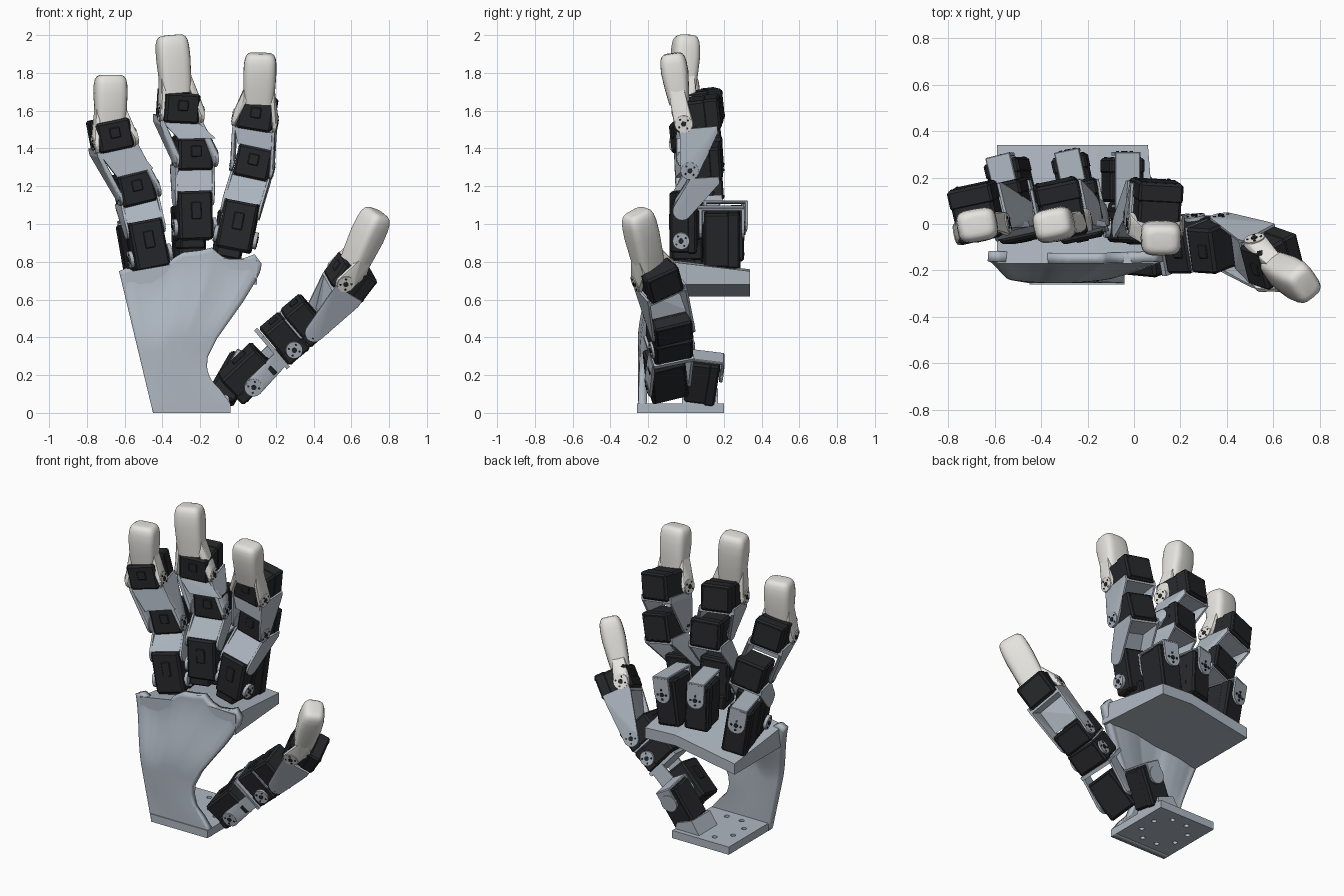
import bpy, bmesh, math
from mathutils import Matrix, Vector

if "Cube" in bpy.data.objects:
    bpy.data.objects.remove(bpy.data.objects["Cube"])

def material(name, c):
    m = bpy.data.materials.new(name)
    m.diffuse_color = (*c, 1)
    m.use_nodes = True
    m.node_tree.nodes["Principled BSDF"].inputs["Base Color"].default_value = m.diffuse_color
    return m

STEEL = material("blue_grey", (0.42, 0.47, 0.53))
DARK = material("near_black", (0.02, 0.021, 0.024))
PALE = material("off_white", (0.78, 0.77, 0.73))

def finish(name, bm, mat, bevel=0, segs=1, smooth=None):
    bmesh.ops.recalc_face_normals(bm, faces=bm.faces)
    me = bpy.data.meshes.new(name)
    bm.to_mesh(me)
    bm.free()
    me.materials.append(mat)
    ob = bpy.data.objects.new(name, me)
    bpy.context.collection.objects.link(ob)
    if bevel:
        b = ob.modifiers.new("bevel", "BEVEL")
        b.width, b.segments = bevel, segs
    if smooth:
        bpy.context.view_layer.objects.active = ob
        ob.select_set(True)
        bpy.ops.object.shade_smooth_by_angle(angle=math.radians(smooth))
        ob.select_set(False)
    return ob

def frame(c, roll=0, pitch=0, twist=0):
    r = math.radians
    return (Matrix.Translation(c) @ Matrix.Rotation(r(roll), 4, 'Y')
            @ Matrix.Rotation(r(pitch), 4, 'X') @ Matrix.Rotation(r(twist), 4, 'Z'))

def box(name, M, c, s, mat, bevel=0.008):
    bm = bmesh.new()
    bmesh.ops.create_cube(bm, size=1, matrix=M @ Matrix.Translation(c) @ Matrix.Diagonal((*s, 1)))
    return finish(name, bm, mat, bevel)

def disc(name, M, c, r, t, mat, axis='X', n=20):
    R = Matrix.Rotation(math.pi / 2, 4, 'Y' if axis == 'X' else 'X')
    bm = bmesh.new()
    bmesh.ops.create_cone(bm, cap_ends=True, segments=n, radius1=r, radius2=r, depth=t,
                          matrix=M @ Matrix.Translation(c) @ R)
    return finish(name, bm, mat, smooth=35)

def hull(name, pts, mat):
    bm = bmesh.new()
    for p in pts:
        bm.verts.new(p)
    res = bmesh.ops.convex_hull(bm, input=bm.verts[:])
    junk = [v for v in set(res["geom_interior"] + res["geom_unused"]) if isinstance(v, bmesh.types.BMVert)]
    bmesh.ops.delete(bm, geom=junk, context='VERTS')
    bmesh.ops.dissolve_limit(bm, angle_limit=0.03, verts=bm.verts[:], edges=bm.edges[:])
    return finish(name, bm, mat)

def ring(M, x, y, z, r, n=16):
    return [M @ Vector((x, y + r * math.cos(i * math.tau / n), z + r * math.sin(i * math.tau / n)))
            for i in range(n)]

def horn(name, M, x, y, z, mat):
    # hinge disc with a centre screw and a ring of bolts, on both sides
    for s in (-1, 1):
        disc(name + "_disc", M, (s * x, y, z), 0.045, 0.02, mat)
        disc(name + "_screw", M, (s * (x + .008), y, z), 0.014, 0.012, DARK, n=10)
        for k in range(4):
            a = k * math.pi / 2 + .6
            disc(name + "_bolt", M, (s * (x + .008), y + .03 * math.cos(a), z + .03 * math.sin(a)),
                 0.006, 0.01, DARK, n=6)

def servo(name, M, s):
    # case, end lid and cable socket
    w, d, h = s
    box(name + "_case", M, (0, 0, 0), (w, d * .96, h), DARK, .012)
    box(name + "_lid", M, (0, d * .30, 0), (w + .008, d * .34, h + .008), DARK, .01)
    box(name + "_socket", M, (0, -d * .47, h * .1), (w * .3, .015, h * .35), DARK, .004)
    for x in (-1, 1):
        for z in (-1, 1):
            disc(name + "_screw", M, (x * w * .4, d * .475, z * h * .38), .007, .008, DARK, 'Y', 8)

def bracket(name, A, hinge, B, sB, hw=.1, frontA=.07):
    # two side cheeks from the hinge to the next case, joined by a front web and a seat
    y, z = hinge
    bz, d = -sB[2] / 2, sB[1] / 2
    for s in (-1, 1):
        pts = []
        for x in (s * hw, s * (hw + .012)):
            pts += ring(A, x, y, z, .05)
            pts += [B @ Vector((x, yy, zz)) for yy in (-d * .8, d * .8) for zz in (bz - .015, bz + .02)]
        hull(name + "_cheek", pts, STEEL)
    web = [B @ Vector((x, yy, bz)) for x in (-hw, hw) for yy in (-d * .8, -d * .8 + .025)]
    web += [A @ Vector((x, yy, frontA)) for x in (-hw, hw) for yy in (y - .045, y - .02)]
    hull(name + "_web", web, STEEL)
    box(name + "_seat", B, (0, 0, bz - .008), (hw * 2, d * 1.6, .018), STEEL, 0)

def fingertip(name, S, hinge, T, length, w=.175, d=.145):
    # rounded pad narrowing to a neck, with cheeks down to the hinge
    bm = bmesh.new()
    rows = [(-.5, .9, .72), (-.2, .96, .88), (.12, 1, 1), (.3, .98, .97), (.4, .93, .9),
            (.46, .83, .78), (.49, .69, .63), (.5, .5, .45)]
    for t, a, b in rows:
        for i in range(24):
            an = i * math.tau / 24
            c, s = math.cos(an), math.sin(an)
            bm.verts.new(T @ Vector((math.copysign(abs(c) ** .55, c) * w / 2 * a,
                                     math.copysign(abs(s) ** .55, s) * d / 2 * b, t * length)))
    bm.verts.ensure_lookup_table()
    for j in range(len(rows) - 1):
        for i in range(24):
            k = (i + 1) % 24
            bm.faces.new([bm.verts[n] for n in (j*24+i, j*24+k, j*24+24+k, j*24+24+i)])
    bm.faces.new(bm.verts[:24])
    bm.faces.new(bm.verts[-24:])
    finish(name + "_pad", bm, PALE, smooth=50)
    y, z = hinge
    for s in (-1, 1):
        pts = ring(S, s * .1, y, z, .052) + ring(S, s * .115, y, z, .048)
        pts += [T @ Vector((s * x, yy, zz * length)) for x in (w * .36, w * .46)
                for yy, zz in ((-.045, -.42), (.045, -.42), (-.035, -.2), (.035, -.2))]
        hull(name + "_cheek", pts, PALE)
    horn(name + "_hinge", S, .11, y, z, PALE)

def chain(name, mats, sizes, hinges, tip, length):
    for i, (M, s) in enumerate(zip(mats, sizes)):
        servo(f"{name}_servo_{i+1}", M, s)
    for i in range(len(mats) - 1):
        horn(f"{name}_hinge_{i+1}", mats[i], .106, *hinges[i], STEEL)
    fingertip(name + "_tip", mats[-1], hinges[-1], tip, length)

# fingers: three servo centres with roll, pitch and twist, then the tip, then tip length
S1, S2, S3 = (.18, .15, .26), (.185, .19, .17), (.185, .25, .16)
fingers = {
    "index": [((0, -.01, .99), 11, 0, -3), ((.085, .10, 1.33), 12, 4, -3), ((.1, .065, 1.585), 9, 6, -3),
              ((.115, -.055, 1.77), 2, 8, 0), .27],
    "middle": [((-.235, 0, 1.045), -2, 0, 12), ((-.24, .09, 1.375), 0, 4, 12), ((-.315, .065, 1.625), 4, 6, 12),
               ((-.34, -.005, 1.845), -5, -2, 12), .31],
    "outer": [((-.48, 0, .89), -11, 0, 12), ((-.55, .09, 1.19), -13, 4, 12), ((-.675, .05, 1.475), -11, 6, 12),
              ((-.675, -.005, 1.66), 0, 0, 10), .26],
}
spread = {"index": (-.05, .19, .92, 8, 0), "middle": (-.26, .2, .95, -2, 12), "outer": (-.53, .18, .86, -10, 14)}
for n, (a, b, c, t, L) in fingers.items():
    A, B, C = (frame(*k) for k in (a, b, c))
    hs = [(-.01, -.06), (-.075, -.02), (-.075, -.03)]
    chain(n + "_finger", [A, B, C], [S1, S2, S3], hs, frame(*t), L)
    bracket(n + "_lower_link", A, (-.005, .1), B, S2, .094, .13)
    bracket(n + "_upper_link", B, hs[1], C, S3, .1, .085)
    # knuckle servo behind the finger, with its strap over the top
    x, y, z, r, tw = spread[n]
    K = frame((x, y, z), r, 0, tw)
    servo(n + "_knuckle_servo", K, (.145, .2, .29))
    box(n + "_knuckle_strap", K, (0, -.005, .165), (.11, .25, .015), STEEL, .004)
    for yy in (-.12, .105):
        pts = [K @ Vector((sx * .055, yy + o, .17)) for sx in (-1, 1) for o in (0, .014)]
        pts += [K @ Vector((.055 * math.cos(q * .393), yy + o, .06 + .055 * math.sin(q * .393)))
                for q in range(16) for o in (0, .014)]
        hull(n + "_knuckle_plate", pts, STEEL)
    for q in range(5):
        ang, rad = q * math.pi / 2, (.03 if q < 4 else 0)
        disc(n + "_knuckle_bolt", K, (rad * math.cos(ang), .12, .06 + rad * math.sin(ang)),
             .007 if q < 4 else .014, .008, DARK, 'Y', 8)
    box(n + "_finger_root", A, (-.02, .02, -.13), (.13, .16, .09), DARK)

# thumb
TS = [(.19, .19, .25), (.2, .23, .14), (.2, .23, .14), (.185, .22, .15)]
tm = [frame((.05, -.11, .21), 47, 4, -75), frame((.245, -.09, .395), 50, 0, -75),
      frame((.355, -.09, .49), 50, 3, -75), frame((.595, -.15, .72), 37, 12, -65)]
th = [(.05, -.02), (0, 0), (.055, .0), (-.05, -.02)]
servo_hinges = [th[0], th[2], th[2], th[3]]
chain("thumb", tm, TS, servo_hinges, frame((.668, -.225, .905), 25, 12, -50), .36)
bracket("thumb_upper_link", tm[2], th[2], tm[3], TS[3], .104, .08)
box("thumb_lower_plate", tm[1], (0, 0, -.085), (.22, .22, .022), STEEL, 0)
box("thumb_middle_plate", tm[2], (0, 0, -.072), (.2, .2, .012), STEEL, 0)
for s in (-1, 1):
    hull("thumb_lower_cheek", [p for o in (.1, .114) for p in ring(tm[0], s * o, .05, -.02, .05)] +
         [tm[1] @ Vector((s * o, yy, -.085)) for o in (.1, .114) for yy in (.0, .09)], STEEL)
TB = frame((-.03, .085, .185), 30, -8)
servo("thumb_base_servo", TB, (.15, .17, .24))
box("thumb_base_strap", TB, (0, 0, .13), (.11, .2, .015), STEEL, .004)
for s in (-1, 1):
    box("thumb_base_plate", TB, (0, s * .095, .085), (.11, .014, .1), STEEL, .004)
    disc("thumb_base_hub", TB, (0, s * .098, .05), .055, .016, STEEL, 'Y')
hull("thumb_base_wedge", [(x, y, z) for y in (-.02, .17)
                          for x, z in ((-.22, .04), (-.04, .04), (-.05, .09), (-.16, .13))], STEEL)

# base plate with bolt holes
base = box("base_plate", Matrix(), (-.245, -.03, .025), (.41, .46, .05), STEEL, 0)
bm = bmesh.new()
for i in range(8):
    a = i * math.pi / 4 + .39
    bmesh.ops.create_cone(bm, cap_ends=True, segments=12, radius1=.016, radius2=.016, depth=.2,
                          matrix=Matrix.Translation((-.245 + .14 * math.cos(a), -.01 + .15 * math.sin(a), .025)))
cut = finish("hole_cutter", bm, STEEL)
cut.hide_render = True
cut.hide_set(True)
bo = base.modifiers.new("holes", "BOOLEAN")
bo.object, bo.operation = cut, 'DIFFERENCE'

# bent knuckle shelf carrying the fingers
for n, ends in (("left", ((-.59, .615), (-.16, .69))), ("right", ((-.16, .69), (.06, .68)))):
    hull("knuckle_shelf_" + n, [(x + (.04 if y < 0 and x > 0 else 0), y, z + o)
         for x, z in ends for y, o in ((.34, 0), (-.17, 0), (.34, .07), (-.17, .13))], STEEL)

# curved palm shell with a scalloped top and a hollow for the thumb
def lerp(t, pts):
    for (a, p), (b, q) in zip(pts, pts[1:]):
        if t <= b:
            return p + (q - p) * (t - a) / (b - a)
    return pts[-1][1]

RIGHT = [(0, -.04), (.05, -.04), (.12, -.09), (.18, -.145), (.24, -.165), (.3, -.16), (.4, -.11),
         (.5, -.04), (.6, .03), (.7, .09), (.76, .12), (.8, .125)]
TOP = [(0, .75), (.06, .77), (.13, .74), (.22, .73), (.32, .76), (.38, .82), (.45, .85), (.57, .86),
       (.65, .875), (.72, .83), (.79, .81), (.88, .82), (.95, .84), (1, .79)]
NU, NV = 40, 32
bm = bmesh.new()
grid = []
for j in range(NV + 1):
    v = j / NV
    lo, hi = -.45 - .18 * v, lerp(v * .8, RIGHT)
    k = max(0, (v - .45) / .55)
    k = k * k * (3 - 2 * k)
    row = []
    for i in range(NU + 1):
        u = i / NU
        y = -.255 + .085 * k + .03 * v * (2 * u - 1) ** 2 - .02 * k * (2 * u - 1) ** 2
        row.append(bm.verts.new((lo + (hi - lo) * u, y, v * lerp(u, TOP))))
    grid.append(row)
for j in range(NV):
    for i in range(NU):
        bm.faces.new((grid[j][i], grid[j][i+1], grid[j+1][i+1], grid[j+1][i]))
shell = finish("palm_shell", bm, STEEL, smooth=35)
so = shell.modifiers.new("thickness", "SOLIDIFY")
so.thickness, so.offset = .045, -1 if shell.data.polygons[0].normal.y < 0 else 1
